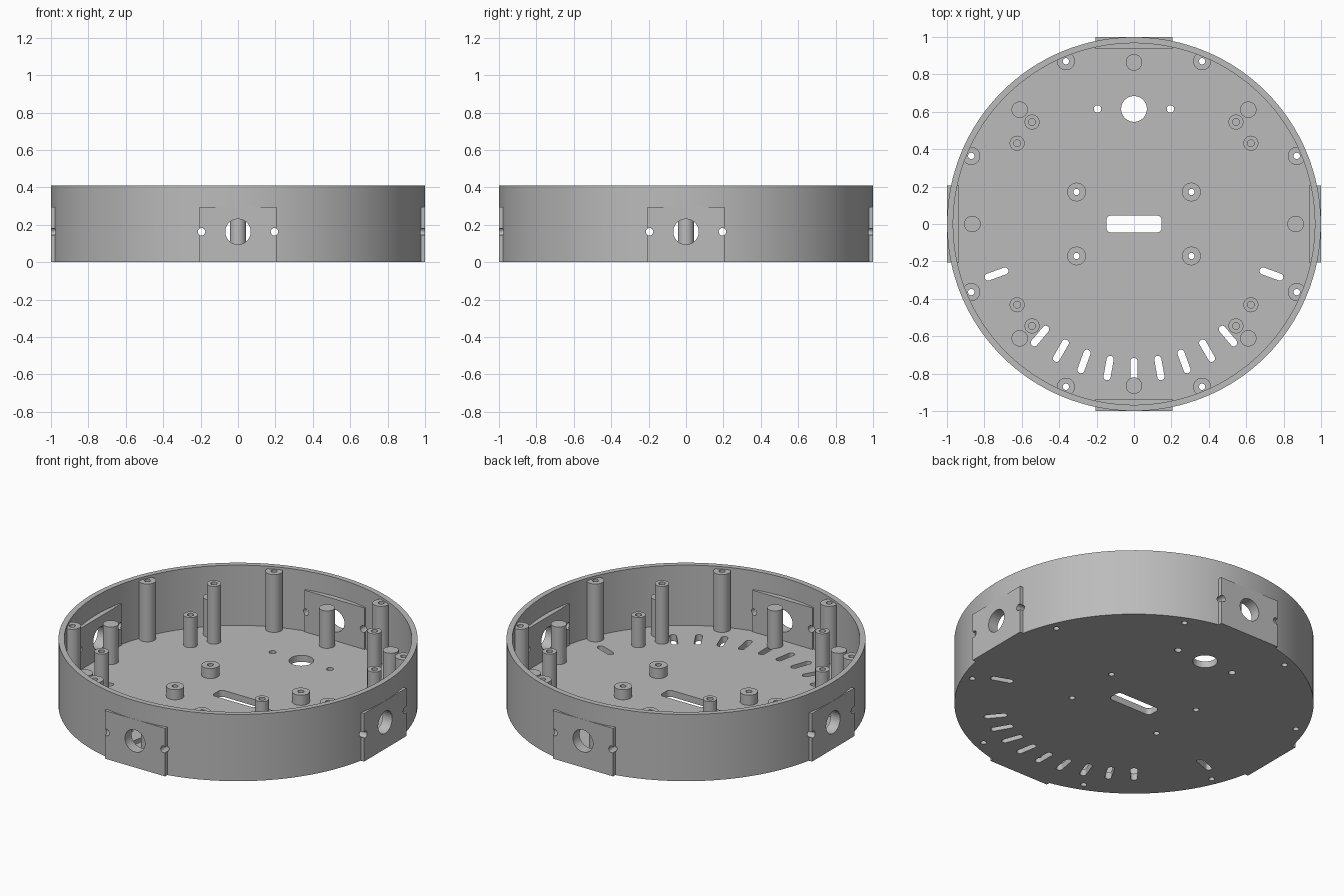
import bpy, bmesh, math
from mathutils import Matrix, Vector

if "Cube" in bpy.data.objects:
    bpy.data.objects.remove(bpy.data.objects["Cube"], do_unlink=True)

HEIGHT, FLOOR, OUTER, INNER = 0.41, 0.04, 0.9995, 0.967

grey = bpy.data.materials.new("plain_grey")
grey.use_nodes = True
colour = (0.5, 0.5, 0.5, 1)
grey.diffuse_color = colour
grey.node_tree.nodes["Principled BSDF"].inputs["Base Color"].default_value = colour


def make_object(name, bm):
    bmesh.ops.recalc_face_normals(bm, faces=bm.faces[:])
    mesh = bpy.data.meshes.new(name)
    bm.to_mesh(mesh)
    bm.free()
    mesh.materials.append(grey)
    obj = bpy.data.objects.new(name, mesh)
    bpy.context.collection.objects.link(obj)
    return obj


def activate(obj):
    bpy.ops.object.select_all(action="DESELECT")
    obj.select_set(True)
    bpy.context.view_layer.objects.active = obj


def smooth(obj, degrees):
    activate(obj)
    bpy.ops.object.shade_smooth_by_angle(angle=math.radians(degrees))


def combine(target, bm, operation):
    helper = make_object("helper", bm)
    helper.hide_render = True
    activate(target)
    mod = target.modifiers.new("combine", "BOOLEAN")
    mod.object, mod.operation, mod.solver = helper, operation, "EXACT"
    bpy.ops.object.modifier_apply(modifier=mod.name)
    bpy.data.objects.remove(helper, do_unlink=True)


def add_cylinder(bm, radius, depth, matrix, segments=32):
    bmesh.ops.create_cone(bm, cap_ends=True, segments=segments, radius1=radius,
                          radius2=radius, depth=depth, matrix=matrix)


def add_slot(bm, x, y, angle, length, width, corner):
    """Rounded rectangle prism that passes through the floor."""
    turn = Matrix.Translation((x, y, -0.05)) @ Matrix.Rotation(angle, 4, "Z")
    verts = []
    for quarter, (sx, sy) in enumerate(((1, 1), (-1, 1), (-1, -1), (1, -1))):
        for step in range(7):
            a = (quarter + step / 6) * math.pi / 2
            px = sx * (length / 2 - corner) + corner * math.cos(a)
            py = sy * (width / 2 - corner) + corner * math.sin(a)
            verts.append(bm.verts.new(turn @ Vector((px, py, 0))))
    face = bm.faces.new(verts)
    new = bmesh.ops.extrude_face_region(bm, geom=[face])["geom"]
    bmesh.ops.translate(bm, vec=(0, 0, 0.15),
                        verts=[v for v in new if isinstance(v, bmesh.types.BMVert)])


def add_post(name, x, y, radius, top, bore=0, bore_floor=None):
    """Lathed post: solid, blind-bored or bored right through."""
    base = FLOOR - 0.01
    outline = [(radius, base), (radius, top)]
    if not bore:
        profile = [(0, base)] + outline + [(0, top)]
    elif bore_floor is None:
        profile = [(bore, base)] + outline + [(bore, top), (bore, base)]
    else:
        profile = [(0, base)] + outline + [(bore, top), (bore, bore_floor), (0, bore_floor)]
    bm = bmesh.new()
    verts = [bm.verts.new((r, 0, z)) for r, z in profile]
    edges = [bm.edges.new(pair) for pair in zip(verts, verts[1:])]
    bmesh.ops.spin(bm, geom=verts + edges, cent=(0, 0, 0), axis=(0, 0, 1),
                   angle=math.tau, steps=32)
    bmesh.ops.remove_doubles(bm, verts=bm.verts[:], dist=1e-5)
    obj = make_object(name, bm)
    obj.location = (x, y, 0)
    smooth(obj, 30)


def four_ways(x, y):
    return [(sx * x, sy * y) for sx in (1, -1) for sy in (1, -1)]


# Round tray
bm = bmesh.new()
add_cylinder(bm, OUTER, HEIGHT, Matrix.Translation((0, 0, HEIGHT / 2)), 128)
tray = make_object("tray", bm)
bm = bmesh.new()
add_cylinder(bm, INNER, HEIGHT, Matrix.Translation((0, 0, FLOOR + HEIGHT / 2)), 128)
combine(tray, bm, "DIFFERENCE")

# Flat mounting pads on the four sides of the wall
bm = bmesh.new()
for i in range(4):
    place = (Matrix.Rotation(i * math.pi / 2, 4, "Z")
             @ Matrix.Translation((0, 0.968, 0.1475))
             @ Matrix.Diagonal((0.41, 0.064, 0.295, 1)))
    bmesh.ops.create_cube(bm, size=1, matrix=place)
combine(tray, bm, "UNION")

perimeter = four_ways(0.364, 0.87) + four_ways(0.87, 0.364)
centre = four_ways(0.307, 0.171)

# Openings in the pads and the floor
bm = bmesh.new()
for i in range(4):
    for x, radius in ((0, 0.068), (0.195, 0.02), (-0.195, 0.02)):
        add_cylinder(bm, radius, 0.2, Matrix.Rotation(i * math.pi / 2, 4, "Z")
                     @ Matrix.Translation((x, 0.96, 0.163))
                     @ Matrix.Rotation(math.pi / 2, 4, "X"))
for x, y in perimeter + centre:
    add_cylinder(bm, 0.017, 0.2, Matrix.Translation((x, y, 0)))
for x, radius in ((0, 0.069), (0.195, 0.02), (-0.195, 0.02)):
    add_cylinder(bm, radius, 0.2, Matrix.Translation((x, 0.615, 0)))
add_slot(bm, 0, 0, 0, 0.295, 0.09, 0.025)
for degrees in (-70, -40, -30, -20, -10, 0, 10, 20, 30, 40, 70):
    a = math.radians(degrees - 90)
    add_slot(bm, 0.782 * math.cos(a), 0.782 * math.sin(a), a, 0.132, 0.038, 0.0185)
combine(tray, bm, "DIFFERENCE")
smooth(tray, 4)

# Posts standing on the floor
for x, y in perimeter:
    add_post("wall_screw_post", x, y, 0.048, 0.395, 0.017)
for x, y in centre:
    add_post("centre_standoff", x, y, 0.05, 0.102, 0.017)
for x, y in four_ways(0.545, 0.545):
    add_post("tall_board_post", x, y, 0.04, 0.395, 0.018, 0.25)
for x, y in four_ways(0.625, 0.432):
    add_post("short_board_post", x, y, 0.04, 0.225, 0.018, 0.1)
for i in range(8):
    a = i * math.pi / 4
    add_post("support_peg", 0.864 * math.cos(a), 0.864 * math.sin(a), 0.044, 0.27)
